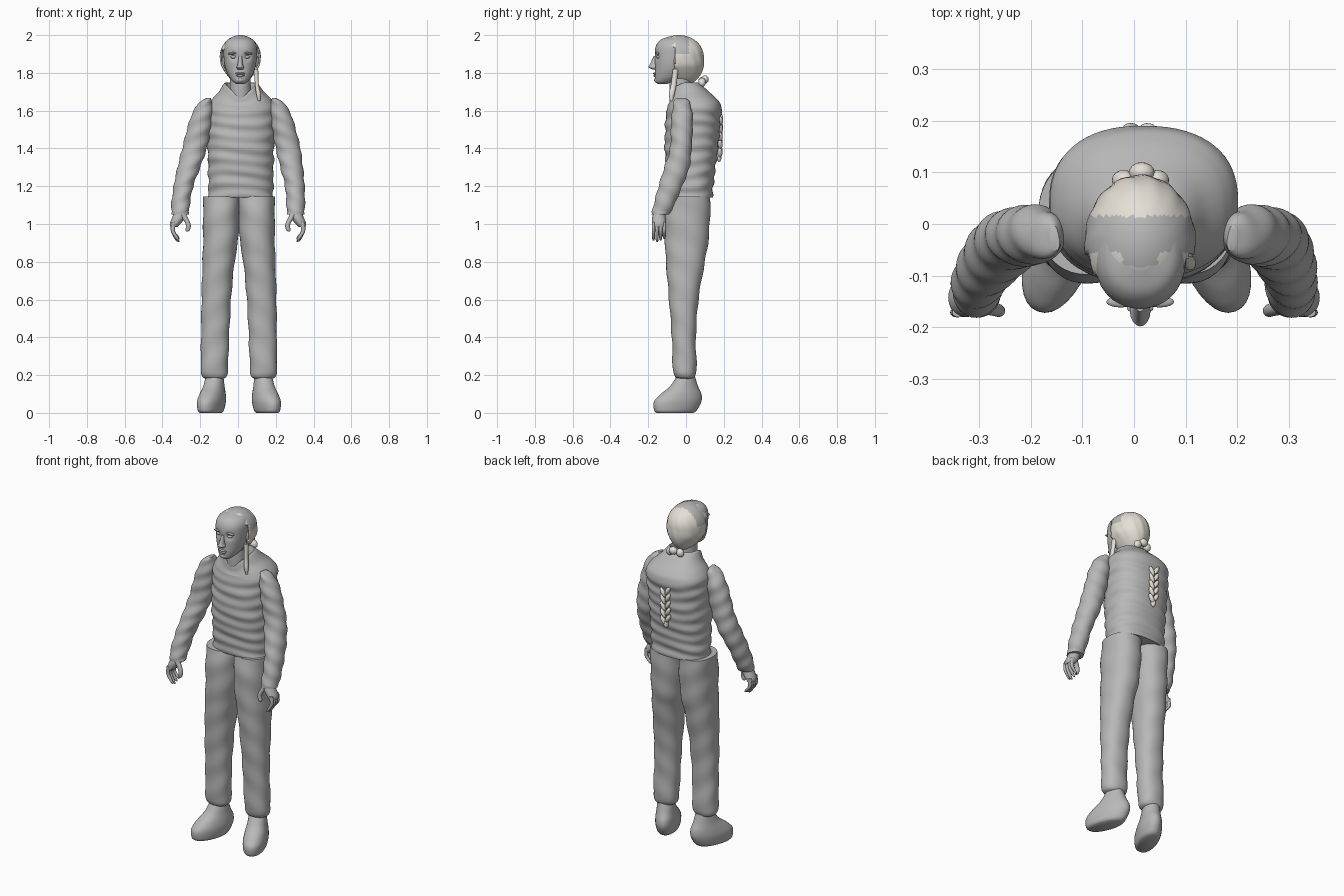
import bpy, bmesh, math
from mathutils import Vector, Matrix

cube = bpy.data.objects.get("Cube")
if cube:
    bpy.data.objects.remove(cube, do_unlink=True)


def material(name, colour):
    mat = bpy.data.materials.new(name)
    mat.use_nodes = True
    mat.diffuse_color = (*colour, 1)
    mat.node_tree.nodes["Principled BSDF"].inputs["Base Color"].default_value = (*colour, 1)
    return mat


GREY = material("plain grey", (.48, .48, .48))
PALE = material("pale hair", (.78, .74, .67))


def finish(name, bm, mats, levels=0, angle=50):
    """Turn a bmesh into a smooth shaded object."""
    bmesh.ops.recalc_face_normals(bm, faces=bm.faces)
    mesh = bpy.data.meshes.new(name)
    bm.to_mesh(mesh)
    bm.free()
    for mat in mats:
        mesh.materials.append(mat)
    obj = bpy.data.objects.new(name, mesh)
    bpy.context.collection.objects.link(obj)
    bpy.ops.object.select_all(action='DESELECT')
    obj.select_set(True)
    bpy.context.view_layer.objects.active = obj
    bpy.ops.object.shade_smooth_by_angle(angle=math.radians(angle))
    return obj


def spline(a, b, c, d, t):
    """Catmull-Rom blend of four key rings."""
    return [q + t * ((r - p) + t * ((2 * p - 5 * q + 4 * r - s) + t * (3 * (q - r) + s - p))) / 2
            for p, q, r, s in zip(a, b, c, d)]


def loft(name, keys, steps=5, sides=32, power=1, warp=None, mat=GREY):
    """Skin through level rings given as (height, centre x, half width, front y, back y)."""
    rings = []
    for i in range(len(keys) - 1):
        around = keys[max(i - 1, 0)], keys[i], keys[i + 1], keys[min(i + 2, len(keys) - 1)]
        rings += [spline(*around, s / steps) for s in range(steps)]
    rings.append(keys[-1])
    bm = bmesh.new()
    loops = []
    for z, cx, hx, front, back in rings:
        loop = []
        for k in range(sides):
            a = math.tau * k / sides
            c, s = math.cos(a), math.sin(a)
            c, s = math.copysign(abs(c) ** power, c), math.copysign(abs(s) ** power, s)
            p = Vector((cx + hx * c, (front + back) / 2 + (back - front) / 2 * s, z))
            loop.append(bm.verts.new(warp(p, a) if warp else p))
        loops.append(loop)
    for low, high in zip(loops, loops[1:]):
        for k in range(sides):
            n = (k + 1) % sides
            bm.faces.new((low[k], low[n], high[n], high[k]))
    bm.faces.new(loops[0])
    bm.faces.new(loops[-1])
    return finish(name, bm, [mat])


def ellipsoid(name, centre, size, mat=GREY, tilt=0):
    bm = bmesh.new()
    place = Matrix.Translation(centre) @ Matrix.Rotation(tilt, 4, 'Y') @ Matrix.Diagonal((*size, 1))
    bmesh.ops.create_uvsphere(bm, u_segments=16, v_segments=10, radius=1, matrix=place)
    return finish(name, bm, [mat])


# Quilted vest with a sloping collar that dips in a V at the front
def vest_folds(p, a):
    out = Vector((math.cos(a), math.sin(a), 0))
    calm = min(1, max(0, (1.66 - p.z) * 9))
    wave = math.sin(p.z * 95 + 1.3 * math.sin(a * 2 + p.z * 7)) + .5 * math.sin(p.z * 53 + a * 3)
    p += out * .0035 * wave * calm
    lift = min(1, max(0, (p.z - 1.62) * 10))
    front = max(0, -math.sin(a))
    p.z -= lift * (.035 * front + .04 * front ** 8)
    return p


loft("vest", [(1.14, .015, .172, -.09, .14), (1.25, .015, .172, -.1, .15),
              (1.4, .015, .175, -.113, .17), (1.55, .018, .18, -.108, .182),
              (1.62, .02, .18, -.1, .188), (1.66, .02, .158, -.095, .165),
              (1.7, .018, .12, -.09, .122), (1.745, .015, .088, -.085, .07),
              (1.735, .015, .075, -.075, .055), (1.66, .015, .06, -.06, .04)],
     steps=12, sides=64, power=.85, warp=vest_folds)

# Neck and head
loft("neck", [(1.6, .012, .06, -.08, .04), (1.7, .012, .056, -.088, .03),
              (1.82, .012, .055, -.085, .03)])


def face_shape(p, a):
    """Press in the eye sockets and flatten the front of the face."""
    if p.y < -.1:
        for side in (-1, 1):
            gap = (p.x - .012 - side * .036) ** 2 + (p.z - 1.885) ** 2
            p.y += .013 * math.exp(-gap / .0004)
    return p


loft("head", [(1.742, .012, .022, -.15, -.1), (1.755, .012, .04, -.163, -.06),
              (1.785, .012, .062, -.165, 0), (1.83, .012, .08, -.163, .03),
              (1.885, .012, .088, -.166, .05), (1.94, .012, .088, -.16, .05),
              (1.975, .012, .068, -.135, .03), (1.992, .012, .025, -.09, -.01)],
     steps=8, sides=64, power=.9, warp=face_shape)
loft("nose", [(1.818, .012, .014, -.178, -.14), (1.83, .012, .02, -.198, -.14),
              (1.845, .012, .014, -.192, -.14), (1.89, .012, .009, -.17, -.14)], sides=16)
ellipsoid("upper_lip", (.012, -.163, 1.797), (.026, .011, .006))
ellipsoid("lower_lip", (.012, -.162, 1.786), (.022, .011, .007))
ellipsoid("chin", (.012, -.15, 1.762), (.024, .019, .015))
for side, word in ((1, "left"), (-1, "right")):
    ellipsoid(word + "_eye", (.012 + side * .036, -.146, 1.884), (.016, .011, .008))
    ellipsoid(word + "_brow", (.012 + side * .038, -.151, 1.904), (.028, .011, .006), tilt=side * .1)
    ellipsoid(word + "_ear", (.012 + side * .086, -.045, 1.86), (.012, .02, .032))

# Hair cap, opened over the face, with a grey band and crown patch
bm = bmesh.new()
bmesh.ops.create_uvsphere(bm, u_segments=72, v_segments=48, radius=1)
for v in bm.verts:
    x, y, z = v.co
    narrow = 1 - .45 * max(0, -z - .3)
    strand = 1 + .012 * math.sin(math.atan2(y, x) * 14 + z * 5) * (1 - abs(z))
    v.co = (.012 + .108 * x * narrow * strand, -.037 + .131 * y * strand + .02 * max(0, -z),
            1.885 + z * (.115 if z > 0 else .15))
cut = []
for f in bm.faces:
    x, y, z = f.calc_center_median()
    x -= .012
    edge = 1.95 + .008 * math.sin(x * 90) - .5 * max(0, abs(x) - .055)
    if y < -.06 and z < edge:
        cut.append(f)
    band = -.055 < y < .015 and z > 1.9
    crown = y < -.055 and abs(x) < .034
    f.material_index = 1 if band or crown else 0
bmesh.ops.delete(bm, geom=cut, context='FACES')
hair = finish("hair", bm, [PALE, GREY])
shell = hair.modifiers.new("thickness", 'SOLIDIFY')
shell.thickness = .008

# Nape knot, loose lock and plait down the back
for i, (x, y, z) in enumerate(((-.02, .085, 1.755), (.015, .1, 1.765), (.045, .085, 1.75))):
    ellipsoid(f"nape_curl_{i}", (x, y, z), (.025, .02, .022), PALE, tilt=i - 1)
loft("loose_lock", [(1.65, .112, .006, -.085, -.07), (1.69, .108, .012, -.09, -.06),
                    (1.74, .1, .01, -.08, -.05), (1.82, .095, .012, -.07, -.04)],
     sides=12, mat=PALE)
for i in range(5):
    for side in (-1, 1):
        z = 1.56 - i * .042 - (side > 0) * .016
        ellipsoid(f"plait_{i}_{side}", (.01 + side * .016, .152 + z * .02, z),
                  (.012, .013, .029), PALE, tilt=side * .5)
ellipsoid("plait_end", (.01, .175, 1.355), (.014, .014, .026), PALE)

# Limbs, built once for each side
ARM = [(1.668, .172, .01, -.05, -.005), (1.645, .188, .034, -.065, .018),
       (1.58, .208, .055, -.075, .035), (1.5, .226, .062, -.08, .035),
       (1.4, .248, .065, -.085, .03), (1.3, .272, .06, -.115, .018),
       (1.2, .295, .052, -.145, -.02), (1.1, .305, .049, -.172, -.062),
       (1.05, .305, .046, -.182, -.09)]
LEG = [(1.146, .094, .095, -.1, .13), (1.05, .094, .096, -.114, .128),
       (.9, .098, .092, -.111, .117), (.8, .108, .085, -.106, .1),
       (.6, .12, .078, -.09, .066), (.4, .126, .074, -.075, .052),
       (.24, .13, .072, -.07, .056), (.195, .13, .064, -.062, .05), (.18, .13, .045, -.045, .035)]
BOOT = [(0, 0, .048, -.165, .04), (.015, 0, .058, -.178, .06), (.06, 0, .064, -.178, .085),
        (.1, 0, .06, -.14, .085), (.14, 0, .053, -.088, .066), (.2, 0, .046, -.045, .045)]
PALM = [(1.075, .305, .03, -.165, -.11), (1.04, .312, .034, -.178, -.108),
        (1.005, .33, .03, -.18, -.106), (.985, .34, .018, -.176, -.11)]
THUMB = [(1.05, .292, .018, -.175, -.145), (1.0, .264, .013, -.18, -.155),
         (.97, .266, .012, -.18, -.157), (.96, .27, .006, -.176, -.163)]

for side, word in ((1, "left"), (-1, "right")):
    def arm_side(p, a):
        """Mirror, lean with the torso and add sleeve creases."""
        crease = .0025 * math.sin(p.z * 75 + a * 2) * (p.z > 1.06)
        shift = .018 * min(1, max(0, (p.z - 1.1) / .3))
        return Vector((side * (p.x + crease * math.cos(a)) + shift, p.y + crease * math.sin(a), p.z))

    def leg_side(p, a):
        crease = .002 * math.sin(p.z * 40 + a * 2)
        return Vector((side * (p.x + crease * math.cos(a)) + .005, p.y + crease * math.sin(a), p.z))

    def boot_side(p, a):
        """Narrow the heel, turn the toe outwards, then mirror."""
        p.x *= 1 - 1.5 * max(0, p.y)
        p = Matrix.Rotation(.36, 3, 'Z') @ p
        return Vector((side * (p.x + .128) + .005, p.y, p.z))

    def hand_side(p, a):
        return Vector((side * p.x, p.y, p.z))

    loft(word + "_sleeve", ARM, steps=8, warp=arm_side)
    loft(word + "_trouser_leg", LEG, steps=8, sides=40, power=.9, warp=leg_side)
    loft(word + "_boot", BOOT, power=.92, warp=boot_side)
    loft(word + "_palm", PALM, sides=20, warp=hand_side)
    loft(word + "_thumb", THUMB, sides=12, warp=hand_side)
    for i in range(4):
        y = -.172 + i * .019
        tip = .905 + .008 * abs(i - 1)
        loft(f"{word}_finger_{i}", [(1.01, .34, .013, y - .009, y + .009),
                                    (.965, .345, .011, y - .009, y + .009),
                                    (tip + .015, .325, .01, y - .008, y + .008),
                                    (tip, .314, .005, y - .004, y + .004)], sides=12, warp=hand_side)
